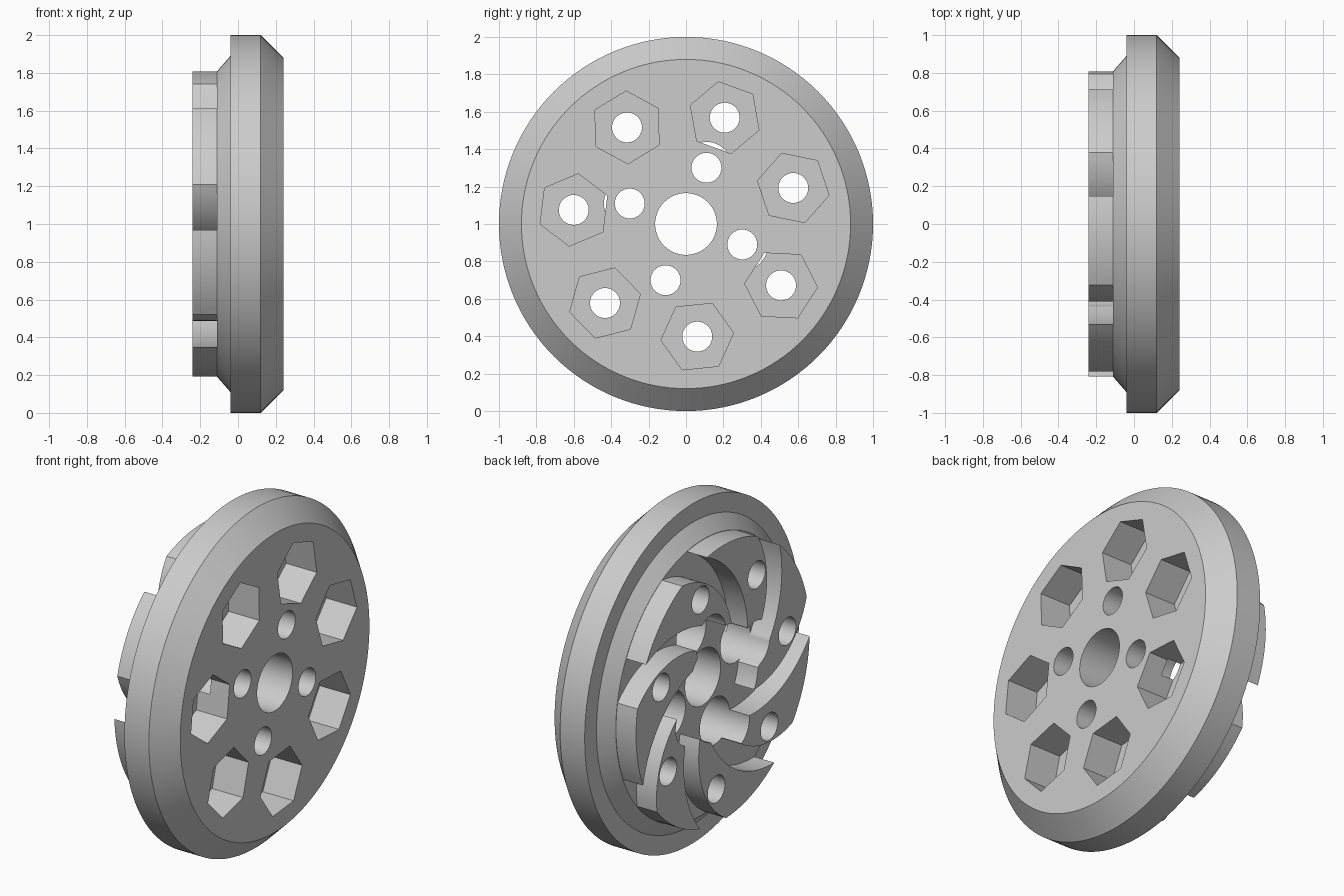
import bpy, bmesh
from math import cos, sin, acos, radians, degrees, pi

if "Cube" in bpy.data.objects:
    bpy.data.objects.remove(bpy.data.objects["Cube"], do_unlink=True)

GREY = (0.604, 0.604, 0.604, 1)
grey = bpy.data.materials.new("plain_grey")
grey.use_nodes = True
grey.diffuse_color = GREY
grey.node_tree.nodes["Principled BSDF"].inputs["Base Color"].default_value = GREY

FACE, BACK, FLOOR = 0.24, -0.24, -0.11
AXIS_Z = 1.0
BOLTS = [70 + k * 360 / 7 for k in range(7)]
SCREWS = [70 + k * 90 for k in range(4)]
BOLT_R, SCREW_R = 0.605, 0.32


def polar(r, deg):
    return r * cos(radians(deg)), r * sin(radians(deg))


def prism(bm, outline, x0, x1):
    """Extrude a (y, z) outline along the wheel axis."""
    low = [bm.verts.new((x0, y, z)) for y, z in outline]
    high = [bm.verts.new((x1, y, z)) for y, z in outline]
    bm.faces.new(low)
    bm.faces.new(high)
    for i in range(len(low)):
        j = (i + 1) % len(low)
        bm.faces.new((low[i], low[j], high[j], high[i]))


def disc(bm, centre, r, sides, x0, x1, turn=0):
    ring = [polar(r, turn + 360 * i / sides) for i in range(sides)]
    prism(bm, [(centre[0] + y, centre[1] + z) for y, z in ring], x0, x1)


def make(name, bm):
    bmesh.ops.translate(bm, verts=bm.verts, vec=(0, 0, AXIS_Z))
    bmesh.ops.recalc_face_normals(bm, faces=bm.faces)
    mesh = bpy.data.meshes.new(name)
    bm.to_mesh(mesh)
    bm.free()
    obj = bpy.data.objects.new(name, mesh)
    mesh.materials.append(grey)
    bpy.context.collection.objects.link(obj)
    return obj


# Wheel body: a turned profile of (radius, x)
profile = [(0.88, FACE), (1, 0.12), (1, -0.04), (0.89, -0.04), (0.81, FLOOR)]
N = 128
bm = bmesh.new()
rings = [[bm.verts.new((x, *polar(r, 360 * i / N))) for i in range(N)] for r, x in profile]
for a, b in zip(rings, rings[1:]):
    for i in range(N):
        j = (i + 1) % N
        bm.faces.new((a[i], a[j], b[j], b[i]))
bm.faces.new(rings[0])
bm.faces.new(rings[-1])
body = make("wheel_body", bm)

# Swept vanes on the rear: each side is a circular arc
OUTER, INNER, PIVOT = 0.808, 0.33, 0.464


def arc_angle(r, arc_r, pivot_deg):
    c = (r * r + PIVOT ** 2 - arc_r ** 2) / (2 * r * PIVOT)
    return pivot_deg + degrees(acos(c))


def span(a, b, n):
    return [a + (b - a) * i / n for i in range(n + 1)]


def leading(r):
    return arc_angle(r, 0.65, -95.5)


def trailing(r):
    return arc_angle(r, 0.513, -44.1)


shape = [(r, leading(r)) for r in span(INNER, OUTER, 20)]
shape += [(OUTER, a) for a in span(leading(OUTER), trailing(OUTER), 12)[1:-1]]
shape += [(r, trailing(r)) for r in span(OUTER, INNER, 20)]
shape += [(INNER, a) for a in span(trailing(INNER), leading(INNER), 6)[1:-1]]
bm = bmesh.new()
for turn in BOLTS:
    prism(bm, [polar(r, a + turn) for r, a in shape], BACK, FLOOR + 0.01)
vanes = make("rear_vanes", bm)

# Cutters: through holes, rear counterbores, hexagonal nut pockets
bm = bmesh.new()
disc(bm, (0, 0), 0.165, 64, -0.5, 0.5)
for a in BOLTS:
    disc(bm, polar(BOLT_R, a), 0.08, 40, -0.5, 0.5)
for a in SCREWS:
    disc(bm, polar(SCREW_R, a), 0.08, 40, -0.5, 0.5)
holes = make("hole_cutter", bm)

bm = bmesh.new()
for a in SCREWS:
    disc(bm, polar(SCREW_R, a), 0.138, 48, -0.5, 0.12)
bores = make("counterbore_cutter", bm)

bm = bmesh.new()
for a in BOLTS:
    disc(bm, polar(BOLT_R, a), 0.195, 6, 0.04, 0.5, a + 30)
pockets = make("nut_pocket_cutter", bm)


def carve(obj, cutters):
    for cutter in cutters:
        mod = obj.modifiers.new(cutter.name, "BOOLEAN")
        mod.operation = "DIFFERENCE"
        mod.solver = "EXACT"
        mod.object = cutter
    graph = bpy.context.evaluated_depsgraph_get()
    mesh = bpy.data.meshes.new_from_object(obj.evaluated_get(graph))
    obj.modifiers.clear()
    obj.data = mesh


carve(body, (pockets, bores, holes))
carve(vanes, (bores, holes))
for cutter in (holes, bores, pockets):
    bpy.data.objects.remove(cutter, do_unlink=True)

# Smooth round walls, keep the edges crisp
for obj in bpy.context.selected_objects:
    obj.select_set(False)
for obj in (body, vanes):
    obj.select_set(True)
bpy.context.view_layer.objects.active = body
bpy.ops.object.shade_smooth_by_angle(angle=pi / 6)
